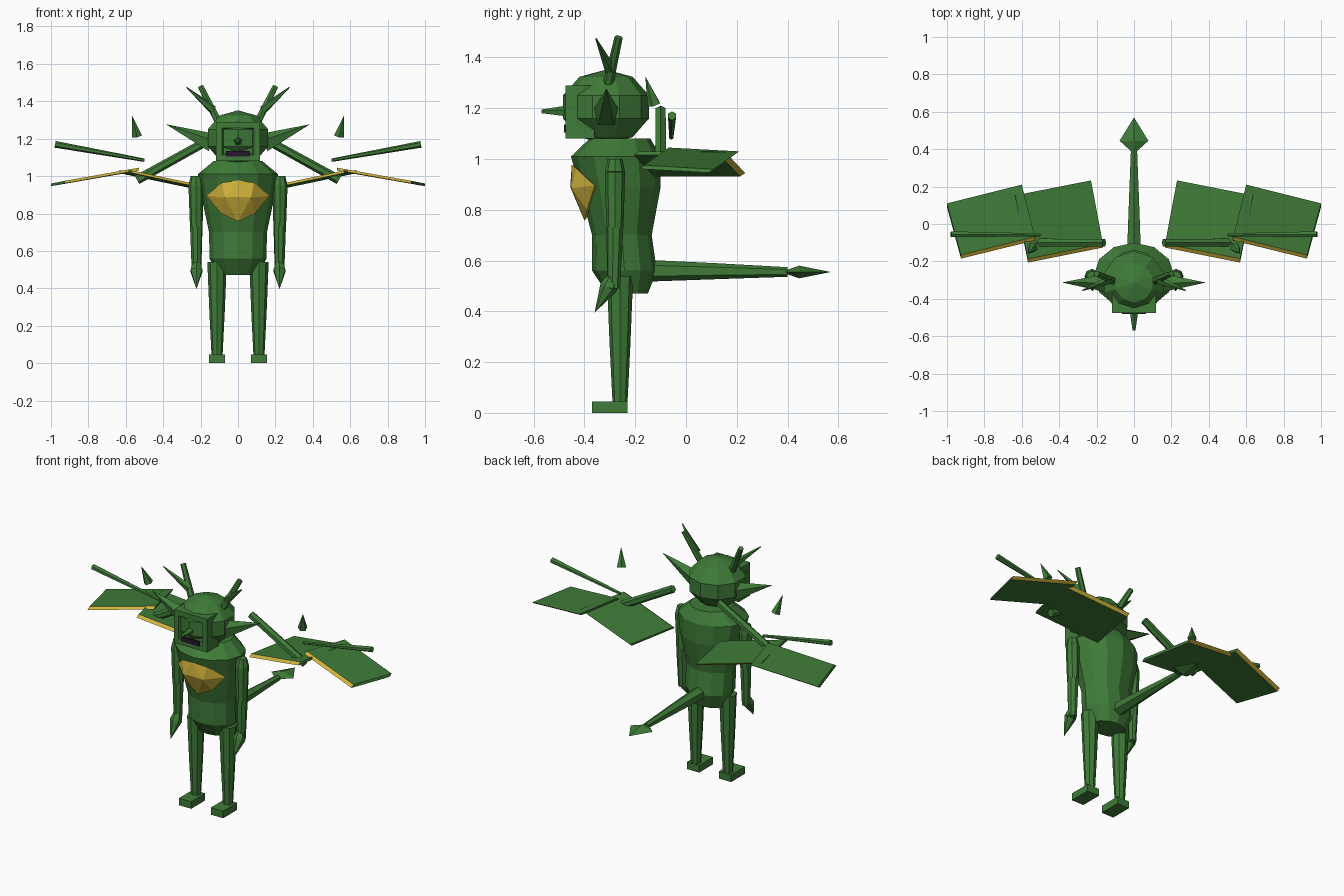
import bpy, bmesh
from math import sin, cos, pi
from mathutils import Vector, Matrix

if "Cube" in bpy.data.objects:
    bpy.data.objects.remove(bpy.data.objects["Cube"])


def material(name, color):
    m = bpy.data.materials.new(name)
    m.use_nodes = True
    m.diffuse_color = (*color, 1)
    m.node_tree.nodes["Principled BSDF"].inputs["Base Color"].default_value = (*color, 1)
    return m


GREEN = material("scale green", (0.05, 0.20, 0.04))
GOLD = material("belly gold", (0.64, 0.46, 0.045))
PURPLE = material("mouth purple", (0.02, 0.008, 0.03))


def finish(name, bm, *mats):
    bmesh.ops.recalc_face_normals(bm, faces=bm.faces)
    mesh = bpy.data.meshes.new(name)
    bm.to_mesh(mesh)
    bm.free()
    for m in mats or (GREEN,):
        mesh.materials.append(m)
    obj = bpy.data.objects.new(name, mesh)
    bpy.context.collection.objects.link(obj)
    return obj


def add_tube(bm, a, b, r1, r2, sides=6):
    a, b = Vector(a), Vector(b)
    d = b - a
    mat = Matrix.Translation((a + b) / 2) @ d.to_track_quat('Z', 'Y').to_matrix().to_4x4()
    bmesh.ops.create_cone(bm, cap_ends=True, segments=sides, radius1=r1,
                          radius2=r2, depth=d.length, matrix=mat)


def chain(name, points, radii, sides=6):
    """Tapered segments joined end to end."""
    bm = bmesh.new()
    for i in range(len(points) - 1):
        add_tube(bm, points[i], points[i + 1], radii[i], radii[i + 1], sides)
    return finish(name, bm)


def box(name, lo, hi, mat=GREEN):
    bm = bmesh.new()
    lo, hi = Vector(lo), Vector(hi)
    size = Matrix.Diagonal((*(hi - lo), 1))
    bmesh.ops.create_cube(bm, size=1, matrix=Matrix.Translation((lo + hi) / 2) @ size)
    return finish(name, bm, mat)


def hull(name, points, mat=GREEN):
    bm = bmesh.new()
    for p in points:
        bm.verts.new(p)
    bmesh.ops.convex_hull(bm, input=bm.verts)
    return finish(name, bm, mat)


# Torso: stacked rings of height, front y, back y, half width
rings = [(1.08, -0.38, -0.14, 0.13), (1.01, -0.453, -0.10, 0.215),
         (0.89, -0.42, -0.10, 0.195), (0.70, -0.37, -0.135, 0.155),
         (0.56, -0.37, -0.115, 0.152), (0.47, -0.31, -0.15, 0.11)]
bm = bmesh.new()
N = 12
loops = []
for z, front, back, rx in rings:
    cy, ry = (front + back) / 2, (back - front) / 2
    loops.append([bm.verts.new((rx * cos(2 * pi * i / N), cy + ry * sin(2 * pi * i / N), z))
                  for i in range(N)])
for up, low in zip(loops, loops[1:]):
    for i in range(N):
        j = (i + 1) % N
        bm.faces.new((up[i], up[j], low[j], low[i]))
bm.faces.new(loops[0])
bm.faces.new(loops[-1])
finish("torso", bm)

# Faceted gold chest patch
chest = [(0, -0.45, 0.977), (0, -0.456, 0.89), (0, -0.40, 0.757), (0, -0.3, 0.89)]
for s in (-1, 1):
    chest += [(s * 0.085, -0.435, 0.965), (s * 0.07, -0.452, 0.885),
              (s * 0.17, -0.36, 0.895), (s * 0.09, -0.39, 0.80)]
hull("chest_patch", chest, GOLD)

# Head
bm = bmesh.new()
bmesh.ops.create_uvsphere(bm, u_segments=10, v_segments=5, radius=1,
                          matrix=Matrix.Translation((0, -0.315, 1.205))
                          @ Matrix.Diagonal((0.178, 0.178, 0.147, 1)))
finish("head", bm)

# Muzzle with a recessed front panel
muzzle = box("muzzle", (-0.117, -0.475, 1.08), (0.117, -0.36, 1.29))
bm = bmesh.new()
bm.from_mesh(muzzle.data)
bm.faces.ensure_lookup_table()
face = min(bm.faces, key=lambda f: f.calc_center_median().y)
bmesh.ops.inset_individual(bm, faces=[face], thickness=0.045)
bmesh.ops.inset_individual(bm, faces=[face], thickness=0.012, depth=-0.02)
bm.to_mesh(muzzle.data)
bm.free()
box("mouth", (-0.065, -0.48, 1.105), (0.065, -0.471, 1.135), PURPLE)
chain("nose", [(0, -0.44, 1.187), (0, -0.57, 1.187)], [0.028, 0.008], 5)

# Tail with a flat spade tip
chain("tail", [(0, -0.18, 0.56), (0, 0.13, 0.558), (0, 0.40, 0.555)], [0.044, 0.031, 0.019])
hull("tail_tip", [(0, 0.375, 0.555), (0, 0.57, 0.555), (-0.077, 0.445, 0.555),
                  (0.077, 0.445, 0.555), (0, 0.445, 0.58), (0, 0.445, 0.53)])


def wing_panel(name, s, front_in, front_out, back_out, back_in):
    """Slanted slab whose front and back edges are gold."""
    bm = bmesh.new()
    top = [Vector(p) for p in (front_in, front_out, back_out, back_in)]
    for p in top[:2]:
        p.y += 0.02
    drop = Vector((0, -0.02, -0.014))
    for p in top:
        p.x *= s
    t = [bm.verts.new(p) for p in top]
    b = [bm.verts.new(p + drop) for p in top]
    bm.faces.new(t)
    bm.faces.new(b)
    for i in range(4):
        j = (i + 1) % 4
        f = bm.faces.new((t[i], t[j], b[j], b[i]))
        f.material_index = 1 - i % 2
    finish(name, bm, GREEN, GOLD)


for s, side in ((1, "left"), (-1, "right")):
    def m(x, y, z):
        return (s * x, y, z)

    # Legs and feet
    chain(side + "_leg", [m(0.112, -0.26, 0.54), m(0.112, -0.26, 0.27), m(0.112, -0.26, 0.03)],
          [0.052, 0.041, 0.029], 8)
    box(side + "_foot", (s * 0.112 - 0.043, -0.37, 0), (s * 0.112 + 0.043, -0.23, 0.045))

    # Arms and pointed hands
    chain(side + "_arm", [m(0.225, -0.28, 1.0), m(0.225, -0.28, 0.95), m(0.223, -0.28, 0.73),
                          m(0.222, -0.285, 0.49)], [0.028, 0.04, 0.034, 0.026], 8)
    chain(side + "_hand", [m(0.222, -0.285, 0.54), m(0.222, -0.305, 0.495),
                           m(0.222, -0.36, 0.395)], [0.022, 0.036, 0.0])

    # Ears, horns and horn branches
    chain(side + "_ear", [m(0.14, -0.315, 1.175), m(0.385, -0.313, 1.277)], [0.055, 0.0], 5)
    chain(side + "_horn", [m(0.09, -0.315, 1.26), m(0.2, -0.265, 1.48)], [0.022, 0.016])
    chain(side + "_horn_branch", [m(0.135, -0.30, 1.355), m(0.275, -0.355, 1.475)],
          [0.024, 0.003], 5)

    # Wing bones and the loose spike above them
    chain(side + "_inner_wing_bone", [m(0.16, -0.10, 1.19), m(0.54, -0.10, 0.98)], [0.023, 0.025])
    chain(side + "_outer_wing_bone", [m(0.50, -0.058, 1.085), m(0.978, -0.055, 1.17)],
          [0.009, 0.018])
    chain(side + "_wing_spike", [m(0.54, -0.125, 1.215), m(0.567, -0.16, 1.325)], [0.028, 0.0], 5)

    # Wing panels
    wing_panel(side + "_inner_wing", s, (0.166, -0.126, 0.945), (0.567, -0.206, 1.03),
               (0.635, 0.153, 1.03), (0.23, 0.233, 0.945))
    wing_panel(side + "_outer_wing", s, (0.53, -0.088, 1.045), (0.925, -0.185, 0.975),
               (1.0, 0.11, 0.96), (0.6, 0.21, 1.03))
